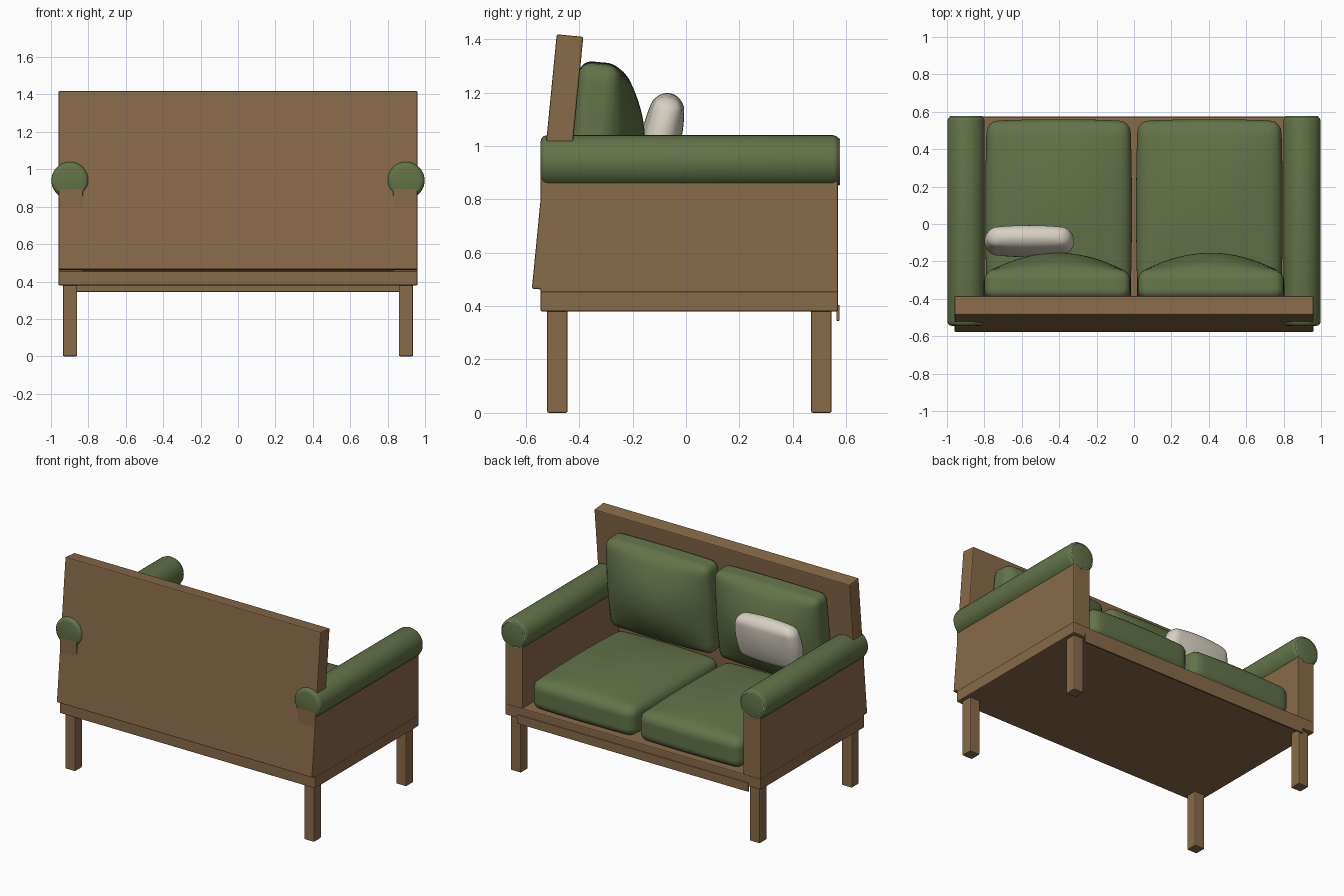
import bpy, bmesh, math
from mathutils import Matrix, Vector

if "Cube" in bpy.data.objects:
    bpy.data.objects.remove(bpy.data.objects["Cube"])


def material(name, rgb):
    m = bpy.data.materials.new(name)
    m.diffuse_color = (*rgb, 1)
    m.use_nodes = True
    m.node_tree.nodes["Principled BSDF"].inputs["Base Color"].default_value = m.diffuse_color
    return m


WOOD = material("brown wood", (0.25, 0.145, 0.066))
GREEN = material("olive fabric", (0.125, 0.172, 0.066))
CREAM = material("cream fabric", (0.68, 0.63, 0.55))
LEAN = math.radians(-5.58)


def add_object(name, bm, mat, smooth=False):
    bmesh.ops.recalc_face_normals(bm, faces=bm.faces[:])
    me = bpy.data.meshes.new(name)
    bm.to_mesh(me)
    bm.free()
    me.materials.append(mat)
    for p in me.polygons:
        p.use_smooth = smooth
    ob = bpy.data.objects.new(name, me)
    bpy.context.collection.objects.link(ob)
    return ob


def bevel(ob, width, segments):
    b = ob.modifiers.new("bevel", 'BEVEL')
    b.width = width
    b.segments = segments
    b.limit_method = 'ANGLE'
    b.angle_limit = math.radians(50)


def board(name, center, size, rx=0.0, edge=0.006):
    bm = bmesh.new()
    bmesh.ops.create_cube(bm, size=1)
    bm.transform(Matrix.Translation(center) @ Matrix.Rotation(rx, 4, 'X')
                 @ Matrix.Diagonal((*size, 1)))
    bevel(add_object(name, bm, WOOD), edge, 2)


def cushion(name, center, half, bulge_top, bulge_bottom, radius, rounding, rx, mat):
    """Rounded box whose broad faces (local z) swell towards the middle."""
    bm = bmesh.new()
    bmesh.ops.create_cube(bm, size=2)
    bmesh.ops.subdivide_edges(bm, edges=bm.edges[:], cuts=23, use_grid_fill=True)
    for v in bm.verts:
        p = Vector([c * h for c, h in zip(v.co, half)])
        q = Vector([max(-(h - radius), min(h - radius, c)) for c, h in zip(p, half)])
        p = q + (p - q).normalized() * radius
        u, w = p.x / half[0], p.y / half[1]
        swell = (1 - u * u) * (1 - w * w)
        k = p.z / half[2]
        p.z += swell * (bulge_top * max(k, 0) + bulge_bottom * min(k, 0))
        p.x *= 1 - rounding * w * w
        p.y *= 1 - rounding * u * u
        v.co = p
    bm.transform(Matrix.Translation(center) @ Matrix.Rotation(rx, 4, 'X'))
    add_object(name, bm, mat, True)


# Wooden frame: base, front lip and leaning backboard
board("base", (0, 0.0125, 0.418), (1.92, 1.115, 0.076))
board("front_lip", (0, 0.569, 0.375), (1.74, 0.012, 0.06), edge=0.002)
board("backboard", (0, -0.481, 0.937), (1.92, 0.1, 0.957), LEAN)

for side, s in (("left", -1), ("right", 1)):
    # Legs
    for end, y in (("front", -0.482), ("back", 0.507)):
        board(f"{end}_{side}_leg", (s * 0.898, y, 0.195), (0.076, 0.076, 0.39))
    # Arm panel below the padded roll
    board(f"{side}_arm_panel", (s * 0.895, 0.0125, 0.675), (0.13, 1.115, 0.45))
    # Padded arm roll
    bm = bmesh.new()
    bmesh.ops.create_cone(bm, cap_ends=True, segments=40, radius1=0.1, radius2=0.1, depth=1.12)
    bm.transform(Matrix.Translation((s * 0.898, 0.015, 0.94)) @ Matrix.Rotation(math.pi / 2, 4, 'X'))
    bevel(add_object(f"{side}_arm_roll", bm, GREEN, True), 0.025, 3)
    # Thin piping around the open end of the roll
    bpy.ops.mesh.primitive_torus_add(location=(s * 0.898, 0.574, 0.94), rotation=(math.pi / 2, 0, 0),
                                     major_radius=0.085, minor_radius=0.003,
                                     major_segments=40, minor_segments=6)
    ring = bpy.context.object
    ring.name = f"{side}_arm_piping"
    ring.data.materials.append(CREAM)
    bpy.ops.object.shade_smooth()
    # Seat and back cushions
    cushion(f"{side}_seat_cushion", (s * 0.403, 0.075, 0.552), (0.392, 0.485, 0.1),
            0.05, 0.0, 0.06, 0.02, 0, GREEN)
    cushion(f"{side}_back_cushion", (s * 0.41, -0.352, 1.0), (0.395, 0.315, 0.077),
            0.12, 0.0, 0.05, 0.02, LEAN - math.pi / 2, GREEN)

# Throw pillow resting on the back cushion
cushion("throw_pillow", (-0.56, -0.092, 1.035), (0.24, 0.165, 0.05), 0.025, 0.025,
        0.048, 0.12, math.radians(-102), CREAM)
